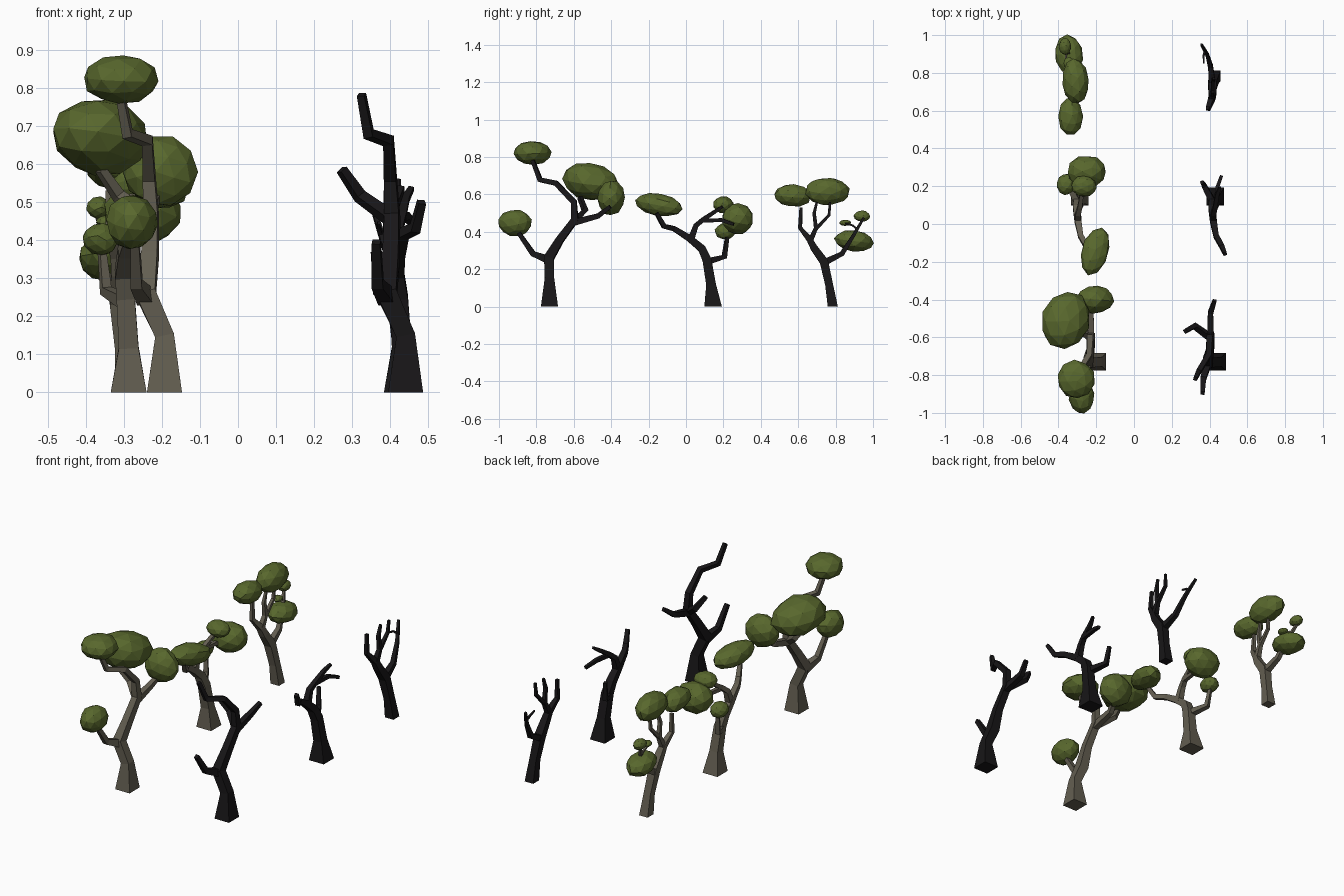
import bpy, bmesh, math, random
from mathutils import Vector, Matrix

random.seed(4)


def material(name, color):
    m = bpy.data.materials.new(name)
    m.diffuse_color = (*color, 1)
    return m


LEAF = material("leaf_green", (0.098, 0.137, 0.026))
BARK = material("grey_bark", (0.125, 0.112, 0.082))
DEAD = material("dead_bark", (0.009, 0.008, 0.009))


def finish(bm, name, mat):
    bmesh.ops.recalc_face_normals(bm, faces=bm.faces)
    me = bpy.data.meshes.new(name)
    bm.to_mesh(me)
    bm.free()
    me.materials.append(mat)
    ob = bpy.data.objects.new(name, me)
    bpy.context.collection.objects.link(ob)
    return ob


def tube(bm, path):
    """Square-section limb through (x, y, z, half width) points, mitred at bends."""
    pts = [Vector(p[:3]) for p in path]
    side, last, rings = Vector((1, 0, 0)), len(pts) - 1, []
    for i, p in enumerate(pts):
        a = (p - pts[i - 1]).normalized() if i else None
        b = (pts[i + 1] - p).normalized() if i < last else None
        d = (a + b).normalized() if a and b else (a or b)
        if i == 0 and p.z == 0:
            d = Vector((0, 0, 1))
        side = (side - d * side.dot(d)).normalized()
        up, r = d.cross(side), path[i][3]
        rings.append([bm.verts.new(p + side * r * s + up * r * t)
                      for s, t in ((-1, -1), (1, -1), (1, 1), (-1, 1))])
    for lo, hi in zip(rings, rings[1:]):
        for k in range(4):
            n = (k + 1) % 4
            bm.faces.new((lo[k], lo[n], hi[n], hi[k]))
    bm.faces.new(rings[0][::-1])
    bm.faces.new(rings[-1])


def skeleton(name, limbs, dx, mat):
    bm = bmesh.new()
    for limb in limbs:
        tube(bm, [(x + dx, y, z, r) for x, y, z, r in limb])
    finish(bm, name, mat)


def foliage(name, center, radii, tilt=0, turn=0):
    """Faceted leaf clump."""
    bm = bmesh.new()
    bmesh.ops.create_icosphere(bm, subdivisions=2, radius=1.03)
    spin = Matrix.Rotation(random.uniform(0, 3), 3, 'Z') @ Matrix.Rotation(random.uniform(0, 1), 3, 'X')
    pose = Matrix.Rotation(turn, 3, 'Z') @ Matrix.Rotation(tilt, 3, 'X')
    for v in bm.verts:
        q = (spin @ v.co) * random.uniform(0.96, 1.04)
        v.co = pose @ Vector([q[i] * radii[i] for i in range(3)]) + Vector(center)
    finish(bm, name, LEAF)


# Large tree: limbs and leaf clumps
large = [
    [(.44, -.73, 0, .046), (.44, -.73, .15, .025), (.39, -.733, .26, .027), (.402, -.674, .358, .021),
     (.405, -.594, .465, .019), (.40, -.60, .56, .016), (.395, -.695, .66, .014),
     (.343, -.78, .678, .013), (.324, -.82, .782, .010)],
    [(.39, -.733, .25, .022), (.367, -.818, .283, .015), (.363, -.895, .395, .011)],
    [(.405, -.60, .45, .018), (.405, -.47, .485, .014), (.427, -.405, .535, .010)],
    [(.403, -.60, .455, .016), (.32, -.54, .515, .014), (.272, -.567, .585, .011)],
]
large_leaves = [
    ((-.307, -.823, .822), (.097, .099, .063), 0, 0),
    ((-.278, -.914, .447), (.066, .088, .070), 0, 0),
    ((-.36, -.510, .670), (.125, .152, .098), -.2, -.25),
    ((-.205, -.400, .582), (.095, .072, .090), -.1, 0),
]

# Middle tree
middle = [
    [(.43, .145, 0, .047), (.43, .134, .118, .026), (.422, .112, .25, .024), (.415, .085, .31, .021),
     (.42, .018, .366, .018), (.435, -.064, .417, .014), (.465, -.118, .43, .013), (.482, -.158, .50, .010)],
    [(.42, .025, .355, .018), (.42, .053, .433, .014), (.43, .09, .465, .012),
     (.44, .155, .508, .010), (.455, .195, .535, .007)],
    [(.43, .08, .46, .011), (.44, .19, .463, .010), (.463, .255, .44, .008)],
    [(.42, .11, .24, .018), (.37, .205, .267, .013), (.36, .22, .37, .009)],
]
middle_leaves = [
    ((-.206, -.144, .545), (.070, .128, .058), -.18, -.3),
    ((-.265, .200, .545), (.065, .055, .044), 0, 0),
    ((-.25, .278, .470), (.100, .083, .083), 0, 0),
    ((-.36, .210, .402), (.046, .055, .042), 0, 0),
]

# Slender tree
slender = [
    [(.432, .785, 0, .027), (.427, .765, .118, .021), (.415, .738, .24, .023), (.415, .684, .315, .019),
     (.41, .660, .36, .016), (.392, .61, .422, .011), (.39, .615, .53, .008)],
    [(.41, .663, .35, .015), (.415, .695, .42, .011), (.415, .685, .50, .009), (.418, .70, .56, .006)],
    [(.415, .69, .41, .010), (.418, .765, .49, .008), (.422, .77, .56, .006)],
    [(.415, .738, .235, .018), (.405, .834, .283, .013), (.388, .895, .38, .009), (.357, .95, .475, .006)],
    [(.375, .914, .415, .006), (.368, .89, .435, .005), (.37, .85, .445, .004)],
]
slender_leaves = [
    ((-.336, .570, .594), (.064, .100, .058), -.08, 0),
    ((-.309, .757, .617), (.068, .115, .072), 0, .05),
    ((-.345, .898, .352), (.072, .102, .055), -.15, .1),
    ((-.365, .940, .484), (.032, .043, .029), 0, 0),
    ((-.345, .852, .448), (.027, .031, .016), 0, 0),
]

# Every tree has a bare dead copy beside the leafy one
for label, limbs, leaves, dx in (("large", large, large_leaves, -.633),
                                 ("middle", middle, middle_leaves, -.717),
                                 ("slender", slender, slender_leaves, -.729)):
    skeleton(label + "_dead_tree", limbs, 0, DEAD)
    skeleton(label + "_leafy_tree_trunk", limbs, dx, BARK)
    for i, leaf in enumerate(leaves):
        foliage(f"{label}_leaf_clump_{i + 1}", *leaf)
